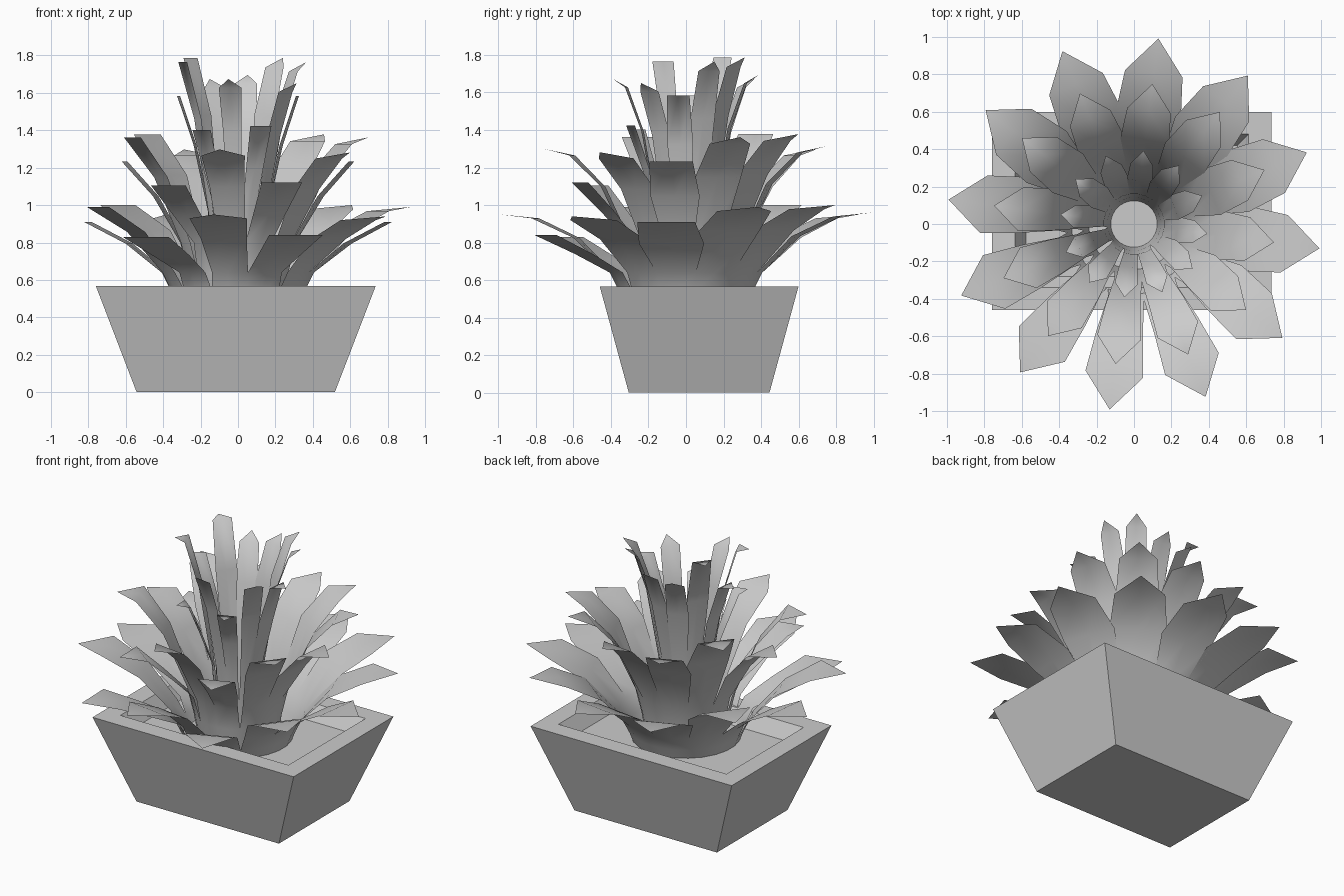
import bpy
import bmesh
from math import radians, cos, sin

cube = bpy.data.objects.get("Cube")
if cube:
    bpy.data.objects.remove(cube, do_unlink=True)

# One plain grey for everything
GREY = (0.6, 0.6, 0.6, 1.0)
grey = bpy.data.materials.new("plain_grey")
grey.use_nodes = True
grey.diffuse_color = GREY
grey.node_tree.nodes["Principled BSDF"].inputs["Base Color"].default_value = GREY


def finish(name, bm):
    """Turn a bmesh into a named object."""
    mesh = bpy.data.meshes.new(name)
    bm.to_mesh(mesh)
    bm.free()
    mesh.materials.append(grey)
    obj = bpy.data.objects.new(name, mesh)
    bpy.context.collection.objects.link(obj)
    return obj


# Planter: stacked rectangles give tapered walls, rim, recess and soil
PLANTER_CENTRE = (-0.012, 0.07)
SECTIONS = [(0.53, 0.375, 0.0), (0.748, 0.53, 0.567),
            (0.625, 0.41, 0.567), (0.565, 0.35, 0.475)]
bm = bmesh.new()
loops = []
for hx, hy, z in SECTIONS:
    loops.append([bm.verts.new((PLANTER_CENTRE[0] + sx * hx, PLANTER_CENTRE[1] + sy * hy, z))
                  for sx, sy in ((-1, -1), (1, -1), (1, 1), (-1, 1))])
for low, high in zip(loops, loops[1:]):
    for i in range(4):
        j = (i + 1) % 4
        bm.faces.new((low[i], low[j], high[j], high[i]))
bm.faces.new(reversed(loops[0]))
bm.faces.new(loops[-1])
finish("planter", bm)

# Leaf rosette: a flared cup that splits into twelve pointed leaves
BASE_Z = 0.38
LEAVES = 12
FIRST_ANGLE = 22.5
TIP_HEIGHTS = [0.99, 1.0, 0.96, 0.95, 1.0, 0.91, 0.99, 0.83, 0.95, 0.84, 0.94, 0.91]
FLAT_TIPS = {4, 5, 6, 7, 9, 11}
# Gaps after these leaves are open slits; the other leaves flare and overlap
SLITS = {5, 6, 7, 9}
NARROW_GAPS = SLITS | {8}
CUP = [(0.30, 0.0), (0.36, 0.16)]                             # radius, height
NOTCH = (0.41, 0.26)
FLARE = (0.59, 0.43)
SHOULDER = (0.81, 0.155)                                      # radius, half width
TIP = (1.0, 0.55)


def polar(bm, radius, degrees, z):
    a = radians(degrees)
    return bm.verts.new((radius * cos(a), radius * sin(a), z))


def rosette(name, width, height):
    bm = bmesh.new()
    step = 360 / LEAVES
    # Cup rings alternate leaf centre and the notch between leaves
    cup = [[polar(bm, r, FIRST_ANGLE + i * step / 2, z) for i in range(2 * LEAVES)]
           for r, z in CUP]
    for low, high in zip(cup, cup[1:]):
        for i in range(2 * LEAVES):
            j = (i + 1) % (2 * LEAVES)
            bm.faces.new((low[i], low[j], high[j], high[i]))
    notches = [polar(bm, NOTCH[0], FIRST_ANGLE + (i + 0.5) * step, NOTCH[1])
               for i in range(LEAVES)]
    for leaf in range(LEAVES):
        angle = FIRST_ANGLE + leaf * step
        a = radians(angle)
        lift = (TIP_HEIGHTS[leaf] - BASE_Z) / TIP[1]

        def place(along, across, z):
            return bm.verts.new((along * cos(a) - across * sin(a),
                                 along * sin(a) + across * cos(a), z * lift))

        # Sides are the gap before and the gap after this leaf
        sides = [((leaf - 1) % LEAVES, -1), (leaf, 1)]
        edge = [polar(bm, NOTCH[0], angle + side * step * 0.41, NOTCH[1])
                if gap in SLITS else notches[gap] for gap, side in sides]
        flare = [place(FLARE[0], side * (0.125 if gap in NARROW_GAPS else 0.175), FLARE[1])
                 for gap, side in sides]
        top = TIP[1] if leaf in FLAT_TIPS else TIP[1] - 0.02
        rows = [
            [cup[-1][(2 * leaf + k) % (2 * LEAVES)] for k in (-1, 0, 1)],
            [edge[0], polar(bm, NOTCH[0], angle, NOTCH[1]), edge[1]],
            [flare[0], place(FLARE[0], 0, FLARE[1]), flare[1]],
            [place(SHOULDER[0], side * SHOULDER[1], top) for side in (-1, 0, 1)],
        ]
        tip = place(TIP[0], 0, TIP[1])
        for k in range(2):
            for low, high in zip(rows, rows[1:]):
                bm.faces.new((low[k], low[k + 1], high[k + 1], high[k]))
            bm.faces.new((rows[-1][k], rows[-1][k + 1], tip))
    bmesh.ops.delete(bm, geom=[v for v in bm.verts if not v.link_faces], context='VERTS')
    # Each tier is the same cup, narrower and taller
    for v in bm.verts:
        v.co = (v.co.x * width, v.co.y * width, BASE_Z + v.co.z * height)
    for f in bm.faces:
        f.smooth = True
    return finish(name, bm)


rosette("outer_leaves", 1.0, 1.0)
rosette("middle_leaves", 0.755, 1.61)
rosette("inner_leaves", 0.395, 2.27)
